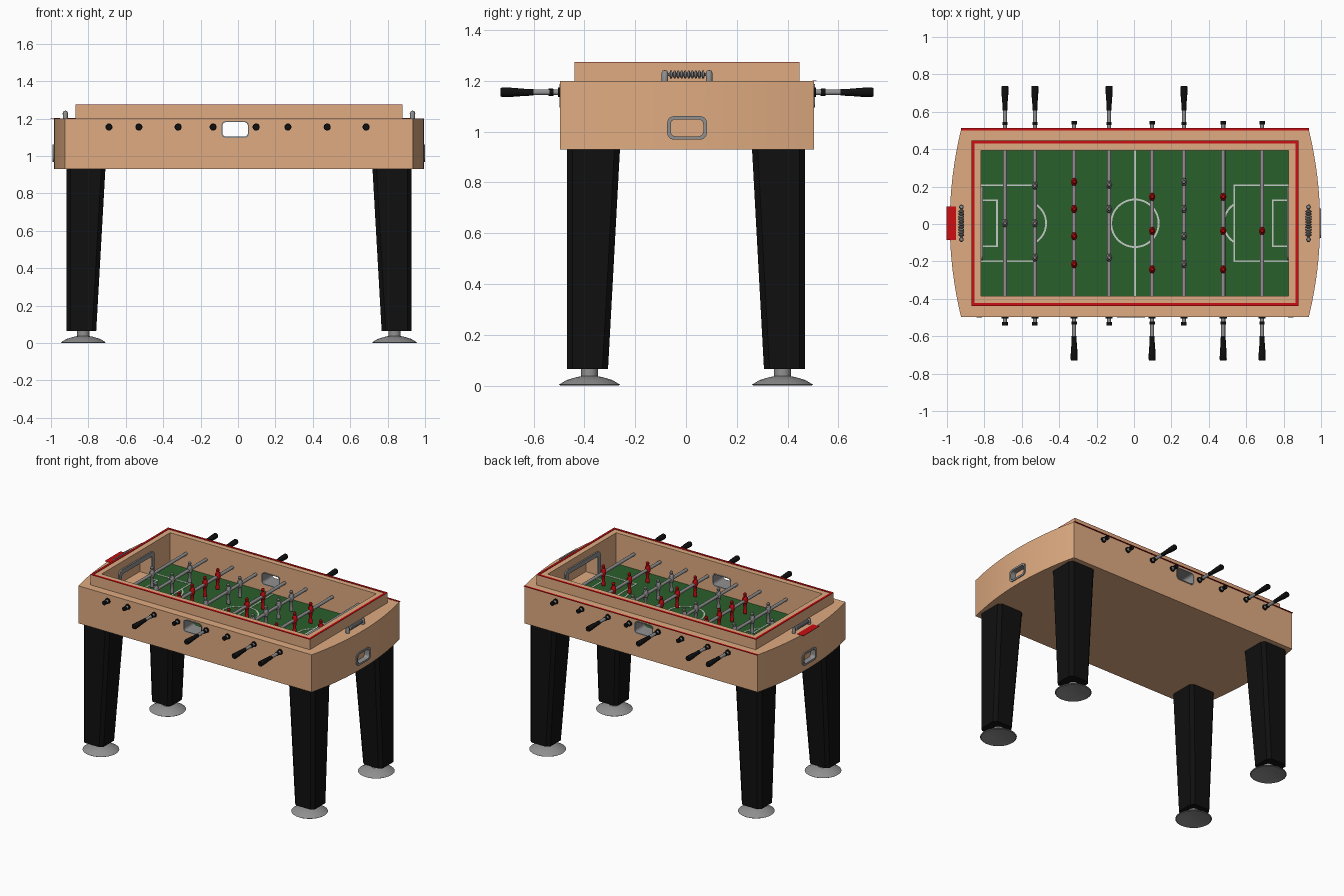
import bpy, bmesh, math

if "Cube" in bpy.data.objects:
    bpy.data.objects.remove(bpy.data.objects["Cube"])

CX, CY = 0.005, 0.004          # table centre
FIELD_Z, ROD_Z, TOP_Z = 1.05, 1.155, 1.2


def material(name, r, g, b):
    m = bpy.data.materials.new(name)
    m.diffuse_color = (r, g, b, 1)
    m.use_nodes = True
    m.node_tree.nodes["Principled BSDF"].inputs["Base Color"].default_value = m.diffuse_color
    return m


WOOD = material("wood", 0.74, 0.41, 0.22)
BLACK = material("black", 0.005, 0.005, 0.005)
RED = material("red", 0.6, 0.004, 0.006)
GREEN = material("green", 0.023, 0.115, 0.025)
LINE = material("line", 0.55, 0.6, 0.55)
METAL = material("metal", 0.28, 0.28, 0.28)


def smooth(ob):
    for p in ob.data.polygons:
        p.use_smooth = True
    ob.data.set_sharp_from_angle(angle=math.radians(35))


def loft(name, rings, mat=None, caps=True, cyclic=False):
    """Skin a list of equal-length point rings."""
    bm = bmesh.new()
    vs = [[bm.verts.new(p) for p in r] for r in rings]
    n = len(vs[0])
    pairs = list(zip(vs, vs[1:])) + ([(vs[-1], vs[0])] if cyclic else [])
    for a, b in pairs:
        for i in range(n):
            j = (i + 1) % n
            bm.faces.new((a[i], a[j], b[j], b[i]))
    if caps and not cyclic:
        bm.faces.new(vs[0])
        bm.faces.new(vs[-1])
    bmesh.ops.remove_doubles(bm, verts=bm.verts, dist=1e-5)
    bmesh.ops.recalc_face_normals(bm, faces=bm.faces)
    me = bpy.data.meshes.new(name)
    bm.to_mesh(me)
    bm.free()
    ob = bpy.data.objects.new(name, me)
    bpy.context.collection.objects.link(ob)
    if mat:
        me.materials.append(mat)
    smooth(ob)
    return ob


def place(pts, w, axis):
    return [{'x': (w, u, v), 'y': (u, w, v), 'z': (u, v, w)}[axis] for u, v in pts]


def prism(name, pts, a, b, axis, mat=None):
    return loft(name, [place(pts, a, axis), place(pts, b, axis)], mat)


def frame(name, outer, inner, a, b, axis, mat=None):
    return loft(name, [place(outer, a, axis), place(outer, b, axis),
                       place(inner, b, axis), place(inner, a, axis)], mat, cyclic=True)


def lathe(name, profile, loc, axis, mat=None, seg=16):
    """Turn (radius, distance) points around an axis through loc."""
    k = 'xyz'.index(axis)
    rings = []
    for r, t in profile:
        pts = place([(r * math.cos(i * math.tau / seg), r * math.sin(i * math.tau / seg))
                     for i in range(seg)], t, axis)
        rings.append([tuple(p[m] + loc[m] for m in range(3)) for p in pts])
    return loft(name, rings, mat, caps=False)


def rect(cx, cy, hx, hy):
    return [(cx - hx, cy - hy), (cx + hx, cy - hy), (cx + hx, cy + hy), (cx - hx, cy + hy)]


def round_rect(cx, cy, hx, hy, r, n=6):
    out = []
    for q, (sx, sy) in enumerate([(1, 1), (-1, 1), (-1, -1), (1, -1)]):
        for i in range(n + 1):
            a = (q + i / n) * math.pi / 2
            out.append((cx + sx * (hx - r) + r * math.cos(a), cy + sy * (hy - r) + r * math.sin(a)))
    return out


def arc(cx, cy, r, a0, a1, n):
    return [(cx + r * math.cos(a0 + (a1 - a0) * i / n), cy + r * math.sin(a0 + (a1 - a0) * i / n))
            for i in range(n + 1)]


def cut(ob, cutter):
    mod = ob.modifiers.new("cut", 'BOOLEAN')
    mod.operation, mod.solver, mod.object = 'DIFFERENCE', 'EXACT', cutter
    bpy.context.view_layer.objects.active = ob
    bpy.ops.object.modifier_apply(modifier=mod.name)
    bpy.data.objects.remove(cutter)


# Cabinet with bowed ends
bow = [(0.93 + 0.06 * (1 - (y / 8) ** 2), 0.5 * y / 8) for y in range(-8, 9)]
plan = [(CX + x, CY + y) for x, y in bow] + [(CX - x, CY - y) for x, y in bow]
cabinet = prism("cabinet", plan, 0.93, TOP_Z, 'z', WOOD)
inside = rect(CX, CY, 0.822, 0.39)
cut(cabinet, prism("cut_inside", inside, 1.04, 1.4, 'z'))
slot = (-0.015, 1.142, 0.075, 0.046)
cut(cabinet, prism("cut_slot", round_rect(*slot, 0.025), -0.7, 0.7, 'y'))
for s, side in ((-1, "left"), (1, "right")):
    cut(cabinet, prism("cut_goal", rect(CY, 1.12, 0.17, 0.068), CX + s * 0.75, CX + s * 0.91, 'x'))
    cut(cabinet, prism("cut_grip", round_rect(CY, 1.015, 0.07, 0.04, 0.022),
                       CX + s * 0.955, CX + s * 1.1, 'x'))
smooth(cabinet)

# Raised rim and red trim
rim = rect(CX, CY, 0.875, 0.443)
frame("rim", rim, inside, TOP_Z, 1.272, 'z', WOOD)
frame("rim_trim", rim, rect(CX, CY, 0.859, 0.427), 1.272, 1.275, 'z', RED)
prism("back_trim", rect(CX, 0.506, 0.93, 0.007), TOP_Z - 0.001, TOP_Z + 0.002, 'z', RED)
prism("end_plate", rect(-0.977, 0.004, 0.026, 0.09), TOP_Z, TOP_Z + 0.002, 'z', RED)

# Ball slot linings in the long walls
for s, side in ((-1, "front"), (1, "back")):
    frame(side + "_slot_lining", round_rect(*slot, 0.025),
          round_rect(slot[0], slot[1], 0.068, 0.039, 0.02),
          CY + s * 0.503, CY + s * 0.388, 'y', METAL)

# Playing field and markings
prism("field", inside, 1.04, FIELD_Z, 'z', GREEN)
L0, L1 = FIELD_Z - 0.001, FIELD_Z + 0.002
prism("halfway_line", rect(CX, CY, 0.005, 0.39), L0, L1, 'z', LINE)
frame("centre_circle", arc(CX, CY, 0.132, 0, math.tau, 48)[:-1],
      arc(CX, CY, 0.122, 0, math.tau, 48)[:-1], L0, L1, 'z', LINE)
for s, side in ((-1, "left"), (1, "right")):
    for part, depth, half in (("penalty_box", 0.296, 0.208), ("goal_box", 0.09, 0.128)):
        mid = CX + s * (0.822 - depth / 2)
        frame(side + "_" + part, rect(mid, CY, depth / 2, half),
              rect(mid, CY, depth / 2 - 0.01, half - 0.01), L0, L1, 'z', LINE)
    a = math.pi if s > 0 else 0
    spot = CX + s * 0.595
    prism(side + "_penalty_arc", arc(spot, CY, 0.125, a - 0.97, a + 0.97, 16)
          + arc(spot, CY, 0.115, a + 0.97, a - 0.97, 16), L0, L1, 'z', LINE)

    # Goal frame, end grip ring and score counter at each end
    frame(side + "_goal_frame", round_rect(CY, 1.135, 0.2, 0.085, 0.03),
          round_rect(CY, 1.12, 0.17, 0.068, 0.01), CX + s * 0.825, CX + s * 0.812, 'x', METAL)
    frame(side + "_grip_ring", round_rect(CY, 1.015, 0.078, 0.046, 0.026),
          round_rect(CY, 1.015, 0.064, 0.033, 0.018), CX + s * 0.956, CX + s * 0.996, 'x', METAL)
    x = CX + s * 0.928
    for t in (-1, 1):
        lathe(side + "_score_post", [(0, 0), (0.013, 0), (0.013, 0.032), (0.009, 0.04), (0, 0.043)],
              (x, CY + t * 0.087, TOP_Z), 'z', METAL, 12)
    beads = [(0.005, -0.085)]
    for i in range(10):
        y = -0.063 + i * 0.014
        beads += [(0.006, y - 0.007), (0.015, y - 0.003), (0.015, y + 0.003), (0.006, y + 0.007)]
    lathe(side + "_score_beads", beads + [(0.005, 0.085)], (x, CY, 1.225), 'y', METAL, 12)

# Tapered legs with round levelling feet
for sx in (-1, 1):
    for sy in (-1, 1):
        rings = []
        for z, x0, y0 in ((0.065, 0.763, 0.307), (0.931, 0.714, 0.26)):
            x1, y1, c = 0.922, 0.468, 0.022
            pts = [(x0 + c, y0), (x1 - c, y0), (x1, y0 + c), (x1, y1 - c),
                   (x1 - c, y1), (x0 + c, y1), (x0, y1 - c), (x0, y0 + c)]
            rings.append([(CX + sx * x, sy * y, z) for x, y in pts])
        where = ("front" if sy < 0 else "back") + ("_left" if sx < 0 else "_right")
        loft(where + "_leg", rings, BLACK)
        lathe(where + "_foot", [(0, 0.016), (0.05, 0.012), (0.114, 0), (0.12, 0.004), (0.09, 0.022),
                                (0.05, 0.034), (0.033, 0.037), (0.033, 0.07), (0, 0.07)],
              (CX + sx * 0.832, sy * 0.38, 0), 'z', METAL, 32)

# Player outline: height from rod, half depth, half width
BODY = [(-0.092, 0.014, 0.009), (-0.07, 0.014, 0.011), (-0.062, 0.009, 0.012), (-0.02, 0.011, 0.016),
        (-0.014, 0.017, 0.021), (0.014, 0.017, 0.021), (0.028, 0.011, 0.017), (0.032, 0.006, 0.006),
        (0.038, 0.011, 0.011), (0.048, 0.012, 0.012), (0.056, 0.007, 0.007)]


def player(name, x, y, mat):
    loft(name, [[(x + a * math.cos(i * math.tau / 12), y + b * math.sin(i * math.tau / 12), ROD_Z + h)
                 for i in range(12)] for h, a, b in BODY], mat)


# Rods: x position, handle side, player positions
FOUR, THREE = (0.225, 0.08, -0.065, -0.215), (0.145, -0.037, -0.243)
RODS = [(-0.69, 1, (0.004,)), (-0.53, 1, (0.205, 0.004, -0.18)), (-0.32, -1, FOUR),
        (-0.133, 1, (0.21, 0.08, -0.18)), (0.097, -1, THREE), (0.267, 1, FOUR),
        (0.477, -1, THREE), (0.685, -1, (-0.037,))]
for x, d, men in RODS:
    loc = (x, CY, ROD_Z)
    lathe("rod", [(0, -0.54 * d), (0.011, -0.54 * d), (0.011, 0.62 * d), (0, 0.62 * d)], loc, 'y', METAL)
    lathe("rod_cap", [(0, -0.528 * d), (0.015, -0.528 * d), (0.015, -0.546 * d), (0, -0.546 * d)],
          loc, 'y', BLACK)
    lathe("rod_collar", [(0, 0.526 * d), (0.014, 0.526 * d), (0.014, 0.542 * d), (0, 0.542 * d)],
          loc, 'y', BLACK)
    lathe("handle", [(0, 0.604 * d), (0.013, 0.604 * d), (0.014, 0.64 * d), (0.018, 0.69 * d),
                     (0.019, 0.728 * d), (0.016, 0.734 * d), (0, 0.734 * d)], loc, 'y', BLACK)
    for s in (-1, 1):
        lathe("rod_bushing", [(0, 0.49 * s), (0.019, 0.49 * s), (0.019, 0.508 * s), (0, 0.508 * s)],
              loc, 'y', BLACK)
    for y in men:
        player("red_player" if d < 0 else "grey_player", x, y, RED if d < 0 else METAL)
